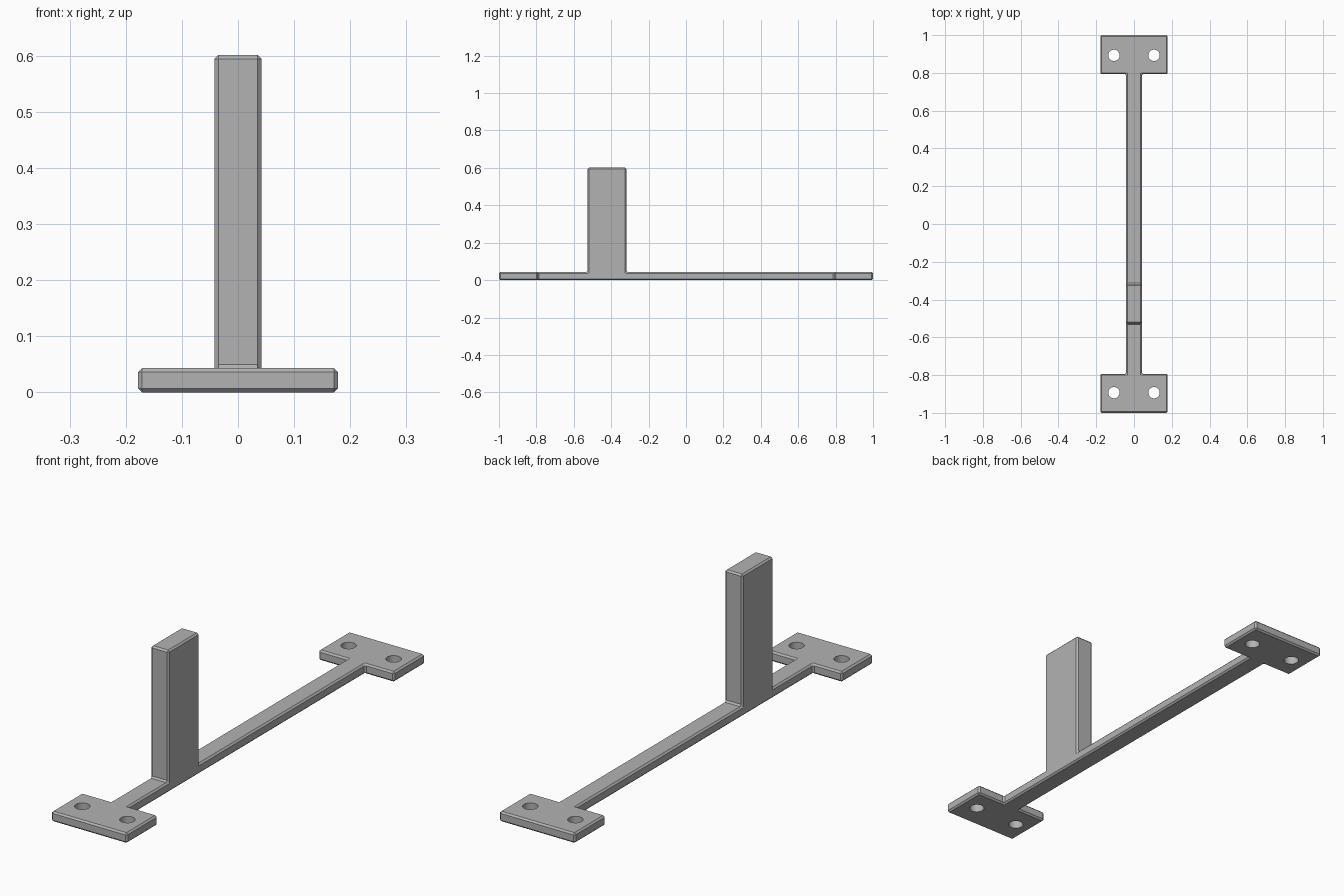
import bpy
import bmesh

cube = bpy.data.objects.get("Cube")
if cube:
    bpy.data.objects.remove(cube)

PAD_X, BAR_X = 0.178, 0.042
PAD_Y, END_Y = 0.793, 1.0
POST_FRONT, POST_BACK = -0.526, -0.319
THICK, HEIGHT, CHAMFER = 0.043, 0.601, 0.007
HOLE_X, HOLE_Y, HOLE_R = 0.106, 0.893, 0.03

grey = bpy.data.materials.new("plain grey")
grey.use_nodes = True
colour = (0.45, 0.45, 0.45, 1)
grey.diffuse_color = colour
grey.node_tree.nodes["Principled BSDF"].inputs["Base Color"].default_value = colour


def add_object(name, bm):
    mesh = bpy.data.meshes.new(name)
    bm.to_mesh(mesh)
    bm.free()
    mesh.materials.append(grey)
    obj = bpy.data.objects.new(name, mesh)
    bpy.context.collection.objects.link(obj)
    return obj


def raise_faces(bm, faces, height):
    result = bmesh.ops.extrude_face_region(bm, geom=faces)
    verts = [v for v in result["geom"] if isinstance(v, bmesh.types.BMVert)]
    bmesh.ops.translate(bm, vec=(0, 0, height), verts=verts)
    return [f for f in result["geom"] if isinstance(f, bmesh.types.BMFace)]


# Flat footprint of the bar and its two end pads, laid out in cells
bm = bmesh.new()
xs = [-PAD_X, -BAR_X, BAR_X, PAD_X]
ys = [-END_Y, -PAD_Y, POST_FRONT, POST_BACK, PAD_Y, END_Y]
for j, (y0, y1) in enumerate(zip(ys, ys[1:])):
    for i, (x0, x1) in enumerate(zip(xs, xs[1:])):
        if i == 1 or j in (0, len(ys) - 2):
            corners = ((x0, y0), (x1, y0), (x1, y1), (x0, y1))
            bm.faces.new([bm.verts.new((x, y, 0)) for x, y in corners])
bmesh.ops.remove_doubles(bm, verts=bm.verts[:], dist=0.0001)

# Thicken the footprint, then raise the post from its own cell
top = raise_faces(bm, bm.faces[:], THICK)
post = [f for f in top if POST_FRONT < f.calc_center_median().y < POST_BACK]
raise_faces(bm, post, HEIGHT - THICK)
bmesh.ops.delete(bm, geom=[f for f in post if f.is_valid], context='FACES_ONLY')
bmesh.ops.recalc_face_normals(bm, faces=bm.faces[:])
bmesh.ops.dissolve_limit(bm, angle_limit=0.01, verts=bm.verts[:], edges=bm.edges[:])
bracket = add_object("mounting_bracket", bm)

# Small chamfer along every edge
bevel = bracket.modifiers.new("chamfer", 'BEVEL')
bevel.width = CHAMFER
bevel.segments = 1
bevel.limit_method = 'ANGLE'

# Screw holes through the pads
bm = bmesh.new()
for sx in (-1, 1):
    for sy in (-1, 1):
        made = bmesh.ops.create_cone(bm, cap_ends=True, segments=32,
                                     radius1=HOLE_R, radius2=HOLE_R, depth=0.2)
        bmesh.ops.translate(bm, vec=(sx * HOLE_X, sy * HOLE_Y, 0), verts=made["verts"])
cutter = add_object("hole_cutter", bm)
cutter.hide_render = True
cutter.display_type = 'WIRE'
cut = bracket.modifiers.new("screw_holes", 'BOOLEAN')
cut.operation = 'DIFFERENCE'
cut.solver = 'EXACT'
cut.object = cutter

bpy.context.view_layer.objects.active = bracket
bracket.select_set(True)
bpy.ops.object.modifier_apply(modifier=bevel.name)
bpy.ops.object.modifier_apply(modifier=cut.name)
bpy.data.objects.remove(cutter)

# Smooth only the hole walls
bpy.ops.object.shade_smooth_by_angle(angle=0.4)
